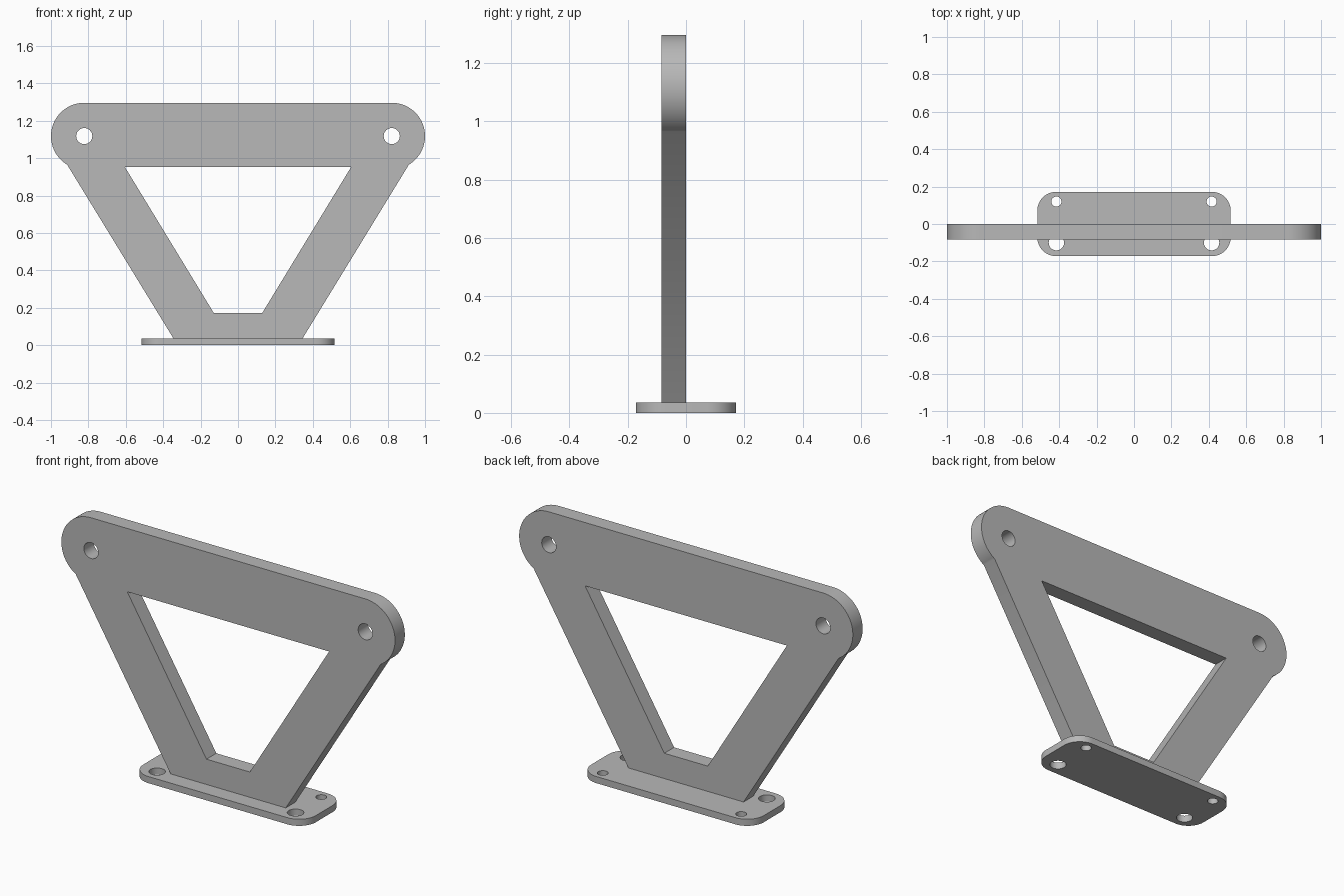
import bpy, bmesh, math
from mathutils import Matrix

cube = bpy.data.objects.get("Cube")
if cube:
    bpy.data.objects.remove(cube, do_unlink=True)

grey = bpy.data.materials.new("plain grey")
grey.use_nodes = True
grey.diffuse_color = (0.48, 0.48, 0.48, 1)
grey.node_tree.nodes["Principled BSDF"].inputs["Base Color"].default_value = (0.48, 0.48, 0.48, 1)


def arc(cx, cy, r, start, end, steps):
    """Points along an arc, angles in degrees."""
    angles = [math.radians(start + (end - start) * i / steps) for i in range(steps + 1)]
    return [(cx + r * math.cos(a), cy + r * math.sin(a)) for a in angles]


def hole(cx, cy, r):
    return arc(cx, cy, r, 0, 360, 40)[:-1]


def mirrored(half):
    """Close a right-hand half outline with its mirror image."""
    return half + [(-x, y) for x, y in reversed(half)]


def extruded(name, loops, thickness, matrix):
    """Fill outlines (inner loops become openings) and extrude them to a solid."""
    curve = bpy.data.curves.new(name + " profile", "CURVE")
    curve.dimensions = "2D"
    curve.fill_mode = "BOTH"
    curve.extrude = thickness / 2
    for loop in loops:
        spline = curve.splines.new("POLY")
        spline.points.add(len(loop) - 1)
        for point, (x, y) in zip(spline.points, loop):
            point.co = (x, y, 0, 1)
        spline.use_cyclic_u = True
    source = bpy.data.objects.new(name + " profile", curve)
    bpy.context.collection.objects.link(source)
    graph = bpy.context.evaluated_depsgraph_get()
    mesh = bpy.data.meshes.new_from_object(source.evaluated_get(graph))
    bpy.data.objects.remove(source, do_unlink=True)

    bm = bmesh.new()
    bm.from_mesh(mesh)
    bmesh.ops.remove_doubles(bm, verts=bm.verts, dist=0.0001)
    bmesh.ops.transform(bm, matrix=matrix, verts=bm.verts)
    bmesh.ops.recalc_face_normals(bm, faces=bm.faces)
    bm.to_mesh(mesh)
    bm.free()
    mesh.name = name
    mesh.materials.clear()
    mesh.materials.append(grey)
    obj = bpy.data.objects.new(name, mesh)
    bpy.context.collection.objects.link(obj)
    bpy.ops.object.select_all(action="DESELECT")
    obj.select_set(True)
    bpy.context.view_layer.objects.active = obj
    bpy.ops.object.shade_smooth_by_angle(angle=math.radians(30))
    return obj


# Base plate: rounded rectangle, wide front holes and narrow rear holes
corner, half_x, half_y, plate_top = 0.1, 0.517, 0.172, 0.036
cx, cy = half_x - corner, half_y - corner
plate = [mirrored(arc(cx, -cy, corner, -90, 0, 12) + arc(cx, cy, corner, 0, 90, 12))]
for side in (-1, 1):
    plate.append(hole(side * 0.415, -0.1, 0.041))
    plate.append(hole(side * 0.415, 0.12, 0.027))
extruded("base_plate", plate, plate_top, Matrix.Translation((0, 0, plate_top / 2)))

# Upright frame: round-ended top bar on two slanted arms, with a central opening
depth = 0.084
eye_x, eye_z, eye_r = 0.822, 1.118, 0.178
outline = mirrored([(0.345, plate_top)] + arc(eye_x, eye_z, eye_r, -59, 90, 40))
opening = mirrored([(0.13, 0.173), (0.605, 0.953)])
eyes = [hole(side * eye_x, eye_z, 0.043) for side in (-1, 1)]
upright = Matrix.Translation((0, -depth / 2, 0)) @ Matrix.Rotation(math.pi / 2, 4, "X")
extruded("upright_frame", [outline, opening] + eyes, depth, upright)
